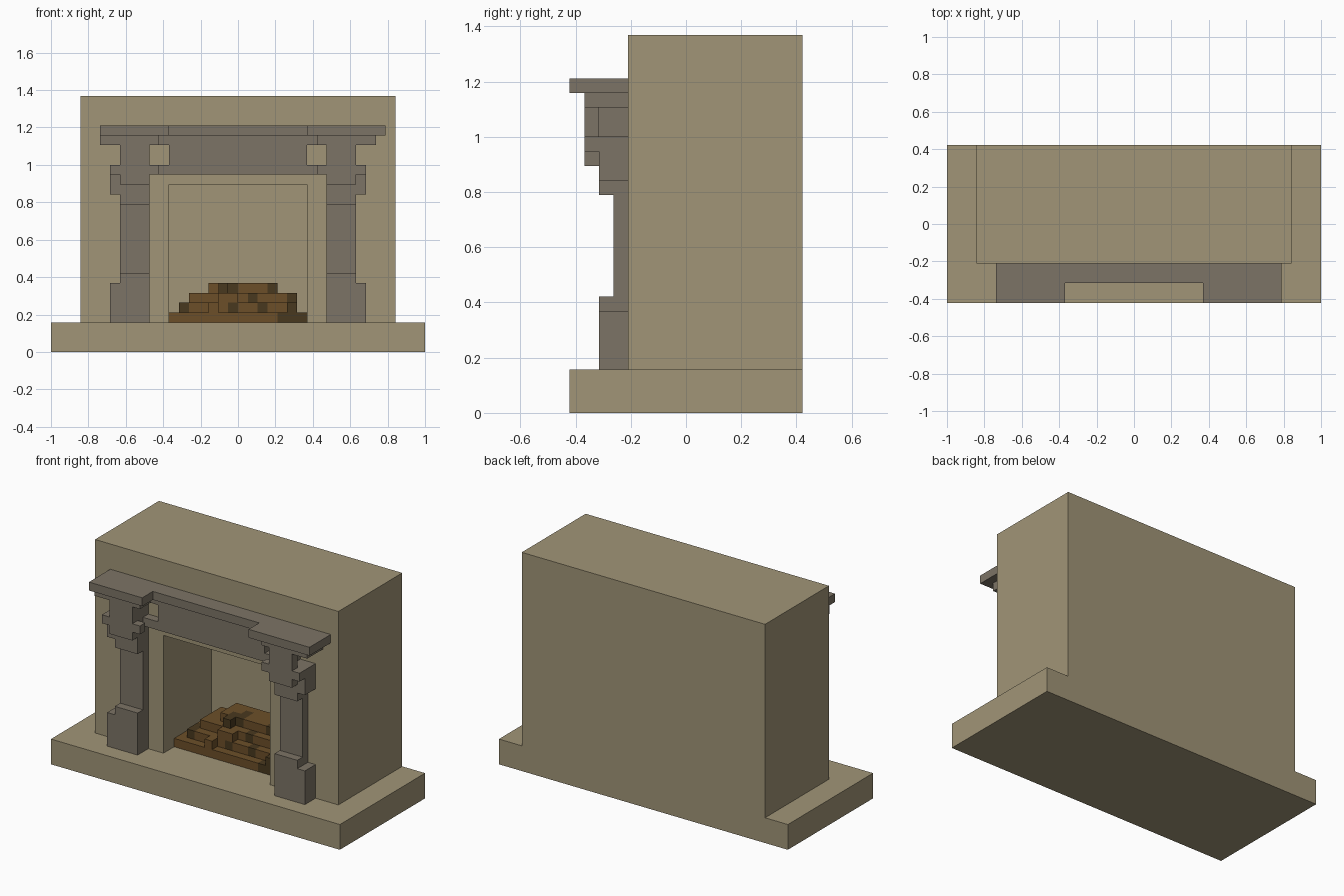
import bpy, bmesh, random

cube = bpy.data.objects.get("Cube")
if cube:
    bpy.data.objects.remove(cube, do_unlink=True)

random.seed(4)
U = 2 / 38            # one building block; the model is 38 x 16 x 26 blocks


def material(name, rgb):
    m = bpy.data.materials.new(name)
    m.use_nodes = True
    m.diffuse_color = (*rgb, 1)
    bsdf = m.node_tree.nodes["Principled BSDF"]
    bsdf.inputs["Base Color"].default_value = (*rgb, 1)
    bsdf.inputs["Roughness"].default_value = 0.9
    return m


SAND = material("sand_stone", (0.355, 0.300, 0.185))
GREY = material("grey_stone", (0.202, 0.174, 0.133))
WOOD = material("brown_wood", (0.150, 0.078, 0.022))
DARK = material("dark_wood", (0.066, 0.040, 0.013))


def point(i, j, k):
    return (-1 + i * U, (j - 8) * U, k * U)


def finish(name, bm, mats):
    bmesh.ops.recalc_face_normals(bm, faces=bm.faces)
    me = bpy.data.meshes.new(name)
    bm.to_mesh(me)
    bm.free()
    for m in mats:
        me.materials.append(m)
    ob = bpy.data.objects.new(name, me)
    bpy.context.collection.objects.link(ob)
    return ob


def add_box(bm, i, j, k, index=0):
    """Add a box from (start, end) pairs counted in blocks."""
    vs = [bm.verts.new(point(a, b, c)) for c in k for b in j for a in i]
    for f in ((0, 1, 3, 2), (4, 5, 7, 6), (0, 1, 5, 4),
              (2, 3, 7, 6), (0, 2, 6, 4), (1, 3, 7, 5)):
        bm.faces.new([vs[n] for n in f]).material_index = index


def boxes(name, items, mats):
    bm = bmesh.new()
    for it in items:
        add_box(bm, *it)
    return finish(name, bm, mats)


def extrude(name, profile, j0, j1, mat):
    """Extrude an (i, k) outline from row j0 back to row j1."""
    bm = bmesh.new()
    face = bm.faces.new([bm.verts.new(point(i, j0, k)) for i, k in profile])
    out = bmesh.ops.extrude_face_region(bm, geom=[face])
    moved = [g for g in out["geom"] if isinstance(g, bmesh.types.BMVert)]
    bmesh.ops.translate(bm, verts=moved, vec=(0, (j1 - j0) * U, 0))
    return finish(name, bm, [mat])


# Hearth slab and chimney breast with its open firebox
boxes("hearth_slab", [((0, 38), (0, 16), (0, 3))], [SAND])
extrude("chimney_breast",
        [(3, 3), (12, 3), (12, 17), (26, 17), (26, 3), (35, 3), (35, 26), (3, 26)],
        4, 13, SAND)
boxes("firebox_back", [((3, 35), (13, 16), (3, 26))], [SAND])

# Mantel shelf, set back in the middle
bm = bmesh.new()
outline = [(5, 0), (12, 0), (12, 2), (26, 2), (26, 0), (34, 0), (34, 4), (5, 4)]
low = [bm.verts.new(point(i, j, 22)) for i, j in outline]
high = [bm.verts.new(point(i, j, 23)) for i, j in outline]
bm.faces.new(low)
bm.faces.new(high)
for n in range(len(outline)):
    m = (n + 1) % len(outline)
    bm.faces.new((low[n], low[m], high[m], high[n]))
finish("mantel_shelf", bm, [GREY])

# Lintel: wide at its top and bottom, leaving a small gap beside each capital
extrude("lintel",
        [(10, 18), (28, 18), (28, 19), (26, 19), (26, 21), (27, 21),
         (27, 22), (11, 22), (11, 21), (12, 21), (12, 19), (10, 19)],
        3, 4, GREY)

# Pillars: plinth, shaft and stepped capital, written for one side and mirrored
pillar = {
    "plinth": [((6, 10), (2, 4), (3, 7)), ((7, 10), (2, 4), (7, 8))],
    "shaft": [((7, 10), (3, 4), (8, 15))],
    "capital": [((7, 10), (2, 4), (15, 16)),
                ((6, 10), (2, 4), (16, 19)),
                ((7, 10), (1, 2), (17, 18)),
                ((6, 11), (1, 2), (18, 19)),
                ((7, 10), (1, 2), (19, 21)),
                ((8, 10), (2, 4), (19, 21)),
                ((5, 11), (1, 4), (21, 22))],
}
for part, items in pillar.items():
    boxes("right_" + part, items, [GREY])
    boxes("left_" + part,
          [((38 - i[1], 38 - i[0]), j, k) for i, j, k in items], [GREY])

# Log pile: stepped rows, some blocks dark and some pushed forward
rows = [  # height, first and last column, front row, dark columns
    (3, 12, 26, 6, (23, 24, 25)),
    (4, 13, 25, 7, (13, 18, 21, 24)),
    (5, 14, 25, 8, (20, 24)),
    (6, 16, 23, 9, (17, 18, 22)),
]
for n, (k, i0, i1, j0, dark) in enumerate(rows):
    items = []
    for i in range(i0, i1):
        front = j0 - (random.choice((0, 0, 1)) if n else 0)
        items.append(((i, i + 1), (front, front + 2), (k, k + 1), int(i in dark)))
        items.append(((i, i + 1), (front + 2, 12), (k, k + 1), 0))
    boxes(f"log_row_{n + 1}", items, [WOOD, DARK])
